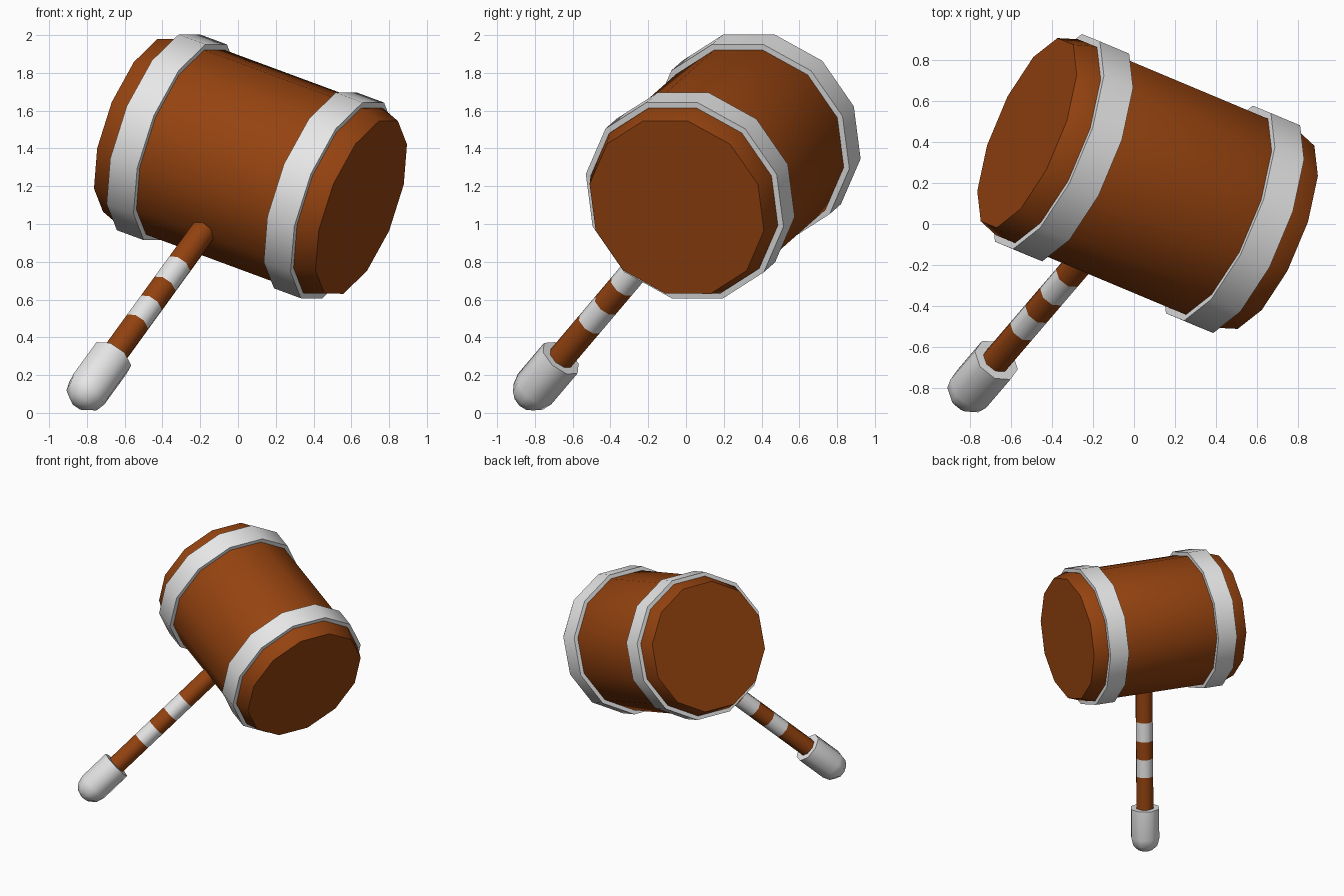
import bpy, bmesh, math
from mathutils import Vector

if "Cube" in bpy.data.objects:
    bpy.data.objects.remove(bpy.data.objects["Cube"], do_unlink=True)


def make_material(name, colour):
    mat = bpy.data.materials.new(name)
    mat.use_nodes = True
    mat.diffuse_color = (*colour, 1)
    bsdf = next(n for n in mat.node_tree.nodes if n.type == 'BSDF_PRINCIPLED')
    bsdf.inputs["Base Color"].default_value = (*colour, 1)
    return mat


brown = make_material("brown wood", (0.3, 0.056, 0.005))
white = make_material("white metal", (0.8, 0.8, 0.8))

# Tilted frame: the head axis and the handle axis cross at right angles
CENTRE = Vector((0.066, 0.197, 1.305))
HEAD = Vector((0.873, -0.366, -0.323)).normalized()
UP = Vector((0.481, 0.566, 0.668))
UP = (UP - HEAD * UP.dot(HEAD)).normalized()


def lathe(name, profile, axis, start, sides, mats, smooth, closed=False, striped=False):
    """Turn (radius, distance) points around an axis; a zero radius is a tip."""
    side = axis.cross(start)
    bm = bmesh.new()
    rings = []
    for radius, dist in profile:
        base = CENTRE + axis * dist
        if radius == 0:
            rings.append([bm.verts.new(base)] * sides)
            continue
        angles = [math.tau * i / sides for i in range(sides)]
        rings.append([bm.verts.new(base + (start * math.cos(t) + side * math.sin(t)) * radius)
                      for t in angles])
    pairs = list(zip(rings, rings[1:]))
    if closed:
        pairs.append((rings[-1], rings[0]))
    for k, (low, high) in enumerate(pairs):
        for i in range(sides):
            j = (i + 1) % sides
            corners = list(dict.fromkeys((low[i], low[j], high[j], high[i])))
            face = bm.faces.new(corners)
            face.material_index = k % 2 if striped else 0
    if not closed:
        for ring in (rings[0], rings[-1]):
            if len(set(ring)) == sides:
                bm.faces.new(ring)
    bmesh.ops.recalc_face_normals(bm, faces=bm.faces)
    mesh = bpy.data.meshes.new(name)
    bm.to_mesh(mesh)
    bm.free()
    for mat in mats:
        mesh.materials.append(mat)
    obj = bpy.data.objects.new(name, mesh)
    bpy.context.collection.objects.link(obj)
    bpy.ops.object.select_all(action='DESELECT')
    obj.select_set(True)
    bpy.context.view_layer.objects.active = obj
    bpy.ops.object.shade_smooth_by_angle(angle=math.radians(smooth))
    return obj


# Wooden head with chamfered ends
lathe("mallet_head", [(0.5, -0.672), (0.535, -0.57), (0.535, 0.57), (0.5, 0.672)],
      HEAD, UP, 12, [brown], 40)

# Raised bands near both ends
for label, sign in (("left", 1), ("right", -1)):
    near, far = sign * 0.395, sign * 0.558
    lathe(label + "_band", [(0.52, near), (0.567, near), (0.567, far), (0.52, far)],
          HEAD, UP, 12, [white], 40, closed=True)

# Handle with two painted stripes
lathe("handle", [(0.072, d) for d in (0.3, 0.79, 0.95, 1.1, 1.25, 1.6)],
      -UP, HEAD, 8, [brown, white], 50, striped=True)

# Rounded end grip
R, MID = 0.12, 1.765
dome = [(R * math.cos(t), MID + R * math.sin(t)) for t in (0, math.pi / 6, math.pi / 3)]
lathe("handle_end_cap", [(R, 1.52)] + dome + [(0, MID + R)], -UP, HEAD, 8, [white], 50)
